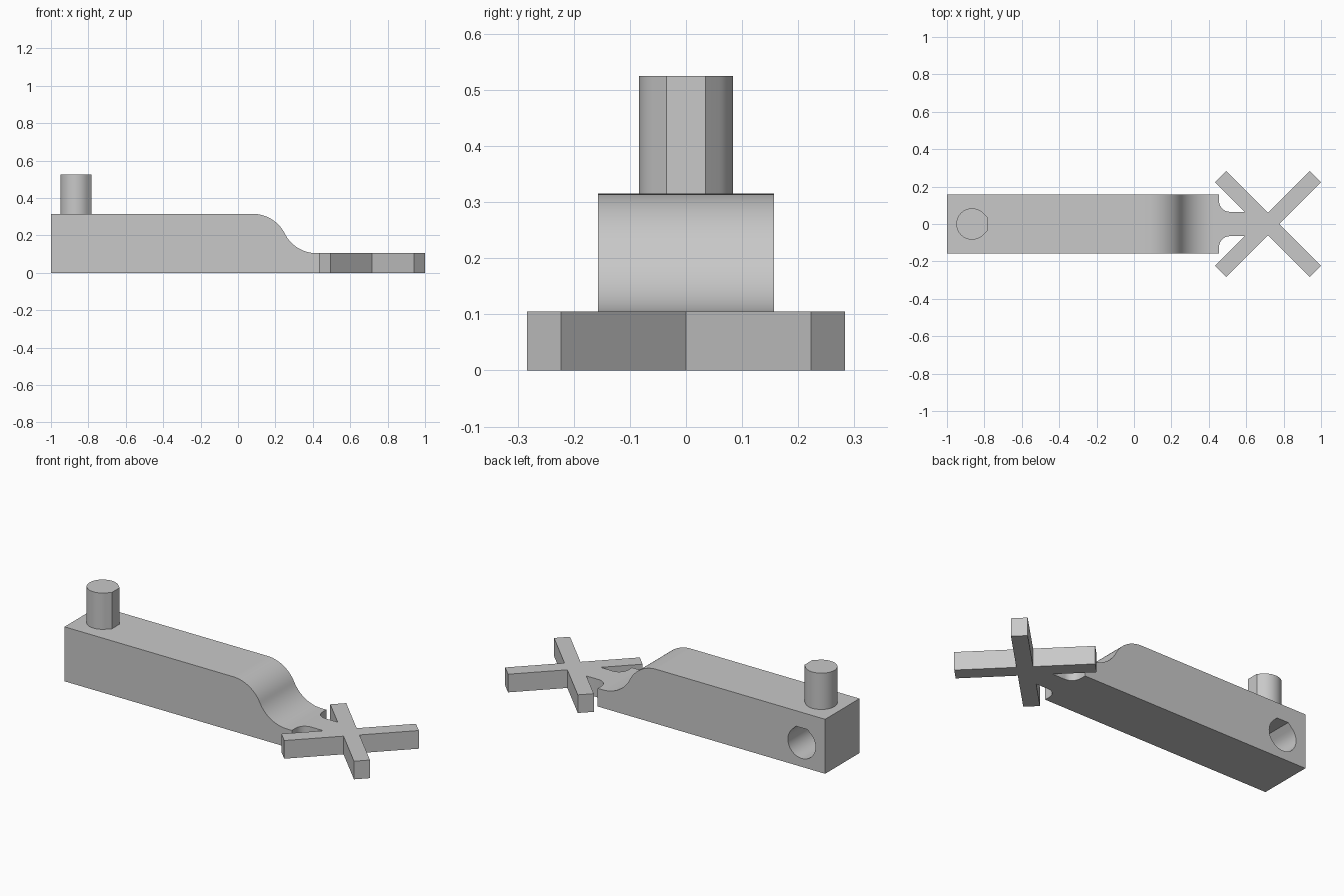
import bpy, bmesh
from math import sin, cos, radians, sqrt, atan
from mathutils import Matrix, Vector

cube = bpy.data.objects.get("Cube")
if cube:
    bpy.data.objects.remove(cube)

grey = bpy.data.materials.new("plain grey")
grey.use_nodes = True
colour = (0.58, 0.58, 0.58, 1)
grey.diffuse_color = colour
grey.node_tree.nodes["Principled BSDF"].inputs["Base Color"].default_value = colour


def arc(cx, cy, r, start, end, steps):
    angles = [radians(start + (end - start) * i / steps) for i in range(steps + 1)]
    return [(cx + r * cos(a), cy + r * sin(a)) for a in angles]


def prism(name, outline, depth, matrix):
    """Extrude a flat outline along its local z, then place it."""
    bm = bmesh.new()
    face = bm.faces.new([bm.verts.new((x, y, 0)) for x, y in outline])
    top = bmesh.ops.extrude_face_region(bm, geom=[face])["geom"]
    bmesh.ops.translate(bm, vec=(0, 0, depth),
                        verts=[v for v in top if isinstance(v, bmesh.types.BMVert)])
    bmesh.ops.transform(bm, matrix=matrix, verts=bm.verts)
    bmesh.ops.recalc_face_normals(bm, faces=bm.faces)
    mesh = bpy.data.meshes.new(name)
    bm.to_mesh(mesh)
    bm.free()
    mesh.materials.append(grey)
    obj = bpy.data.objects.new(name, mesh)
    bpy.context.collection.objects.link(obj)
    return obj


def smooth(obj):
    bpy.ops.object.select_all(action="DESELECT")
    obj.select_set(True)
    bpy.context.view_layer.objects.active = obj
    bpy.ops.object.shade_smooth_by_angle(angle=radians(30))


def teardrop(r):
    """Circle whose +x side has two tangent slopes and a flat."""
    k = r * (sqrt(2) - 1)
    return arc(0, 0, r, 45, 315, 48) + [(r, -k), (r, k)]


# Sizes
half_width, bar_height, plate = 0.157, 0.315, 0.105
bar_end, step_start, step_end = 0.455, 0.08, 0.42
upright = Matrix.Rotation(radians(90), 4, "X")   # outline y becomes z, depth goes to -y

# Bar with an S-shaped step at its low end
run, drop = step_end - step_start, bar_height - plate
turn = 2 * atan(drop / run)
radius = run / (2 * sin(turn))
deg = turn * 180 / radians(180)
profile = [(-1, 0), (-1, bar_height)]
profile += arc(step_start, bar_height - radius, radius, 90, 90 - deg, 16)
profile += arc(step_end, plate + radius, radius, 270 - deg, 270, 16)[1:]
profile += [(bar_end, plate), (bar_end, 0)]
bar = prism("bar", profile, 2 * half_width,
            Matrix.Translation((0, half_width, 0)) @ upright)

# Blind socket in the back face, flat side up
place = Matrix.Translation((-0.85, half_width + 0.05, 0.137))
cutter = prism("socket_cutter", teardrop(0.0885), 0.27,
               place @ upright @ Matrix.Rotation(radians(90), 4, "Z"))
cutter.hide_render = True
cut = bar.modifiers.new("socket", "BOOLEAN")
cut.object, cut.operation, cut.solver = cutter, "DIFFERENCE", "EXACT"
bpy.context.view_layer.objects.active = bar
bpy.ops.object.modifier_apply(modifier=cut.name)
bpy.data.objects.remove(cutter)
smooth(bar)

# Pin on top
pin = prism("pin", teardrop(0.0838), 0.21, Matrix.Translation((-0.866, 0, bar_height)))
smooth(pin)

# Filleted neck and diagonal cross, outlined on one side and mirrored
cx, arm, w, neck, fillet = 0.717, 0.358, 0.0425, 0.065, 0.058
far, near, notch = (arm + w) / sqrt(2), (arm - w) / sqrt(2), w * sqrt(2)
half = arc(bar_end + fillet, neck + fillet, fillet, 180, 270, 10)
half += [(cx - notch - neck, neck), (cx - far, near), (cx - near, far), (cx, notch),
         (cx + near, far), (cx + far, near)]
outline = half + [(cx + notch, 0)] + [(x, -y) for x, y in reversed(half)]
smooth(prism("cross_end", outline, plate, Matrix()))
